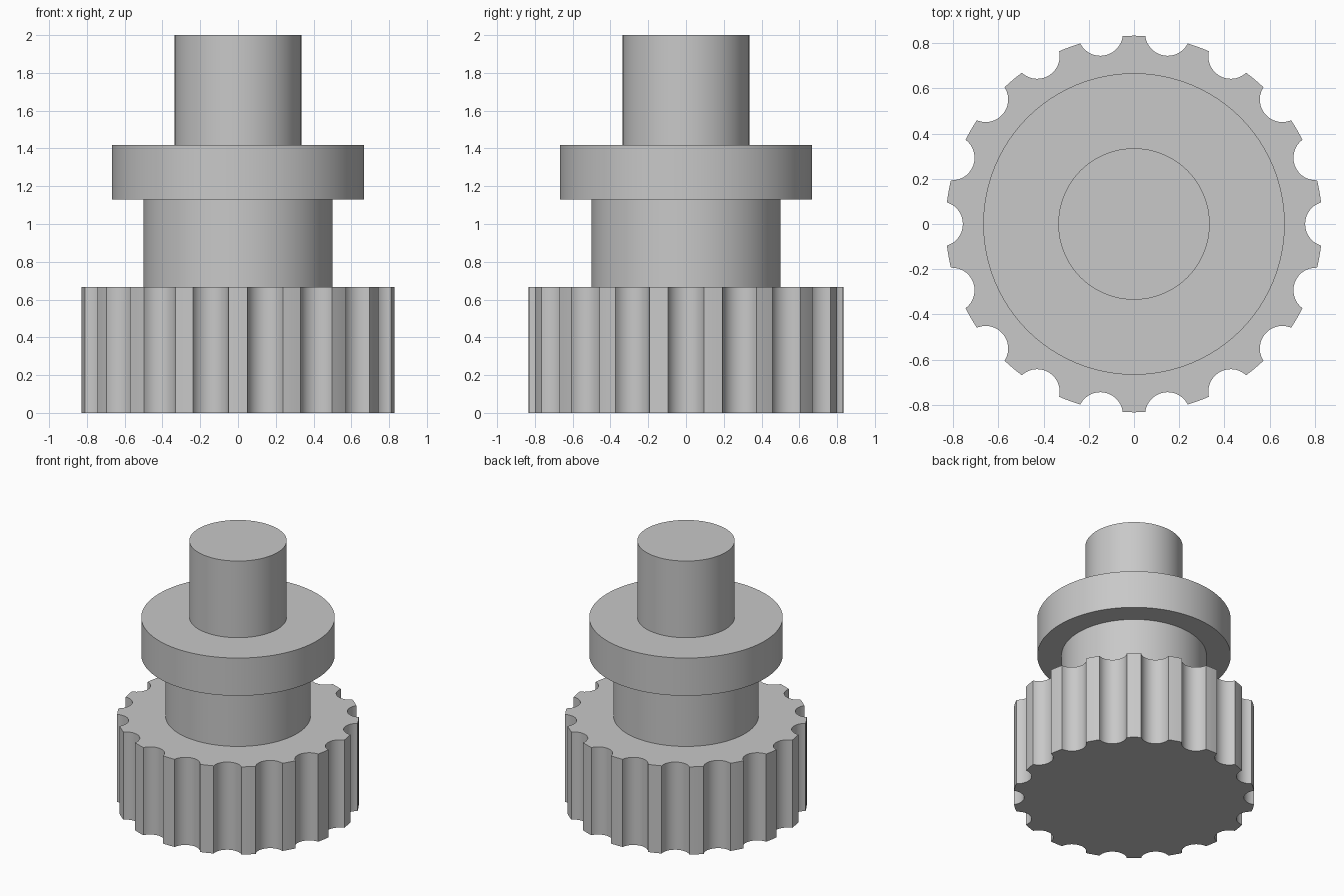
import bpy
import bmesh
from math import cos, sin, pi, sqrt, asin, atan2

cube = bpy.data.objects.get("Cube")
if cube:
    bpy.data.objects.remove(cube, do_unlink=True)

# One plain grey for the whole part
grey = bpy.data.materials.new("plain_grey")
grey.use_nodes = True
colour = (0.58, 0.58, 0.58, 1)
grey.diffuse_color = colour
grey.node_tree.nodes["Principled BSDF"].inputs["Base Color"].default_value = colour


def circle(radius, sides=96):
    return [(radius * cos(2 * pi * i / sides), radius * sin(2 * pi * i / sides))
            for i in range(sides)]


def scalloped(radius, notches, centre, notch_radius, steps=14):
    """Round outline with evenly spaced circular bites."""
    x = (radius ** 2 + centre ** 2 - notch_radius ** 2) / (2 * centre)
    y = sqrt(radius ** 2 - x ** 2)
    sweep = atan2(y, centre - x)      # half angle of the bite arc
    edge = asin(y / radius)           # half angle of the bite on the rim
    pitch = 2 * pi / notches
    points = []
    for n in range(notches):
        turn = n * pitch
        for i in range(steps + 1):
            a = sweep * (2 * i / steps - 1)
            px, py = centre - notch_radius * cos(a), notch_radius * sin(a)
            points.append((px * cos(turn) - py * sin(turn),
                           px * sin(turn) + py * cos(turn)))
        for i in range(1, 4):         # rim between two bites
            a = turn + edge + (pitch - 2 * edge) * i / 4
            points.append((radius * cos(a), radius * sin(a)))
    return points


def prism(name, outline, bottom, top):
    bm = bmesh.new()
    base = bm.faces.new([bm.verts.new((x, y, bottom)) for x, y in outline])
    result = bmesh.ops.extrude_face_region(bm, geom=[base], use_keep_orig=True)
    moved = [v for v in result["geom"] if isinstance(v, bmesh.types.BMVert)]
    bmesh.ops.translate(bm, verts=moved, vec=(0, 0, top - bottom))
    bmesh.ops.recalc_face_normals(bm, faces=bm.faces)
    mesh = bpy.data.meshes.new(name)
    bm.to_mesh(mesh)
    bm.free()
    mesh.materials.append(grey)
    obj = bpy.data.objects.new(name, mesh)
    bpy.context.collection.objects.link(obj)
    bpy.ops.object.select_all(action="DESELECT")
    obj.select_set(True)
    bpy.context.view_layer.objects.active = obj
    bpy.ops.object.shade_smooth_by_angle(angle=pi / 7)


# Stack from the base upwards
prism("scalloped_grip", scalloped(0.833, 18, 0.857, 0.1), 0, 0.667)
prism("neck", circle(0.5), 0.667, 1.13)
prism("collar", circle(0.667), 1.13, 1.417)
prism("shaft", circle(0.335), 1.417, 2)
